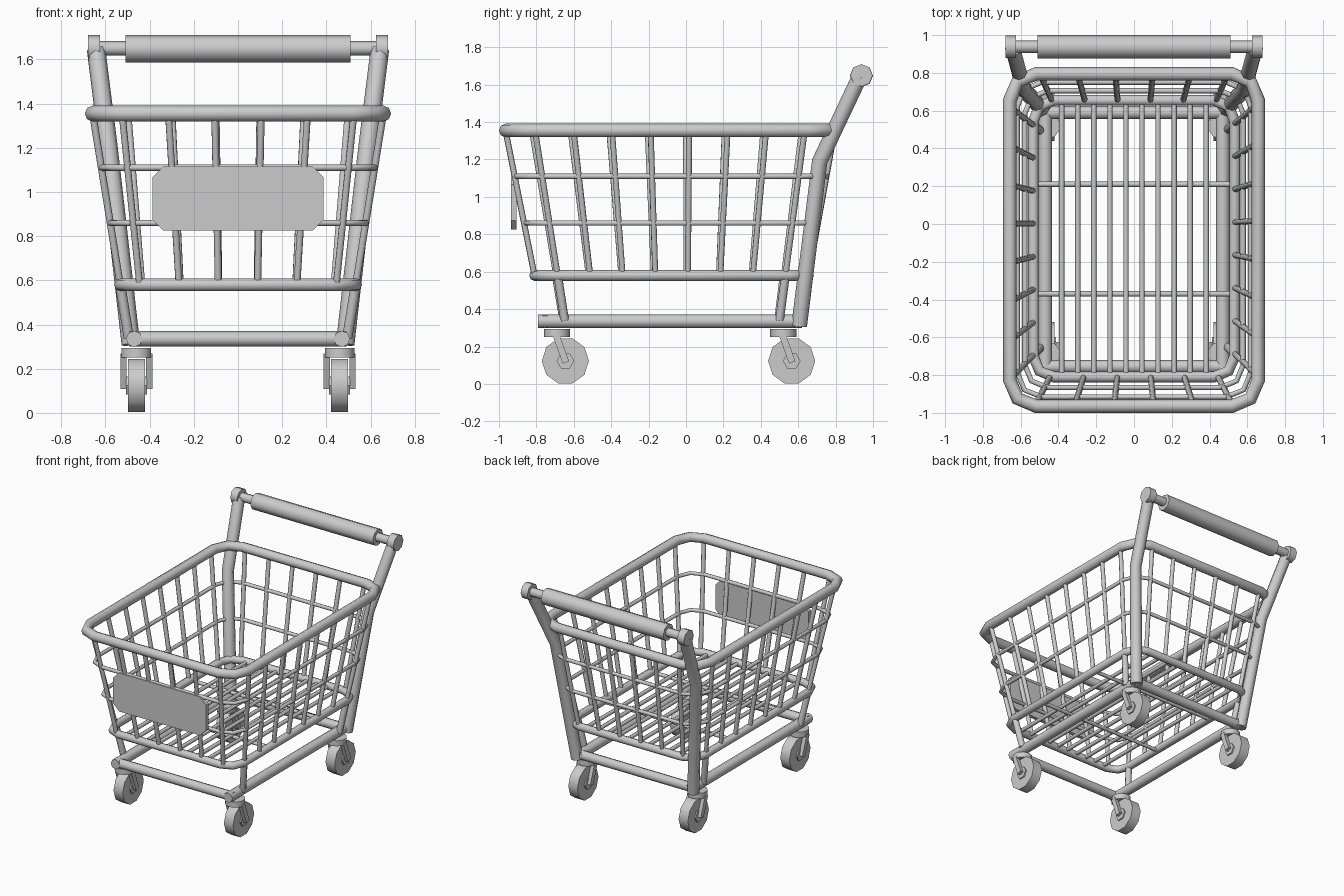
import bpy, bmesh, math
from mathutils import Vector

if "Cube" in bpy.data.objects:
    bpy.data.objects.remove(bpy.data.objects["Cube"])


def finish(ob, angle=50):
    bpy.ops.object.select_all(action='DESELECT')
    ob.select_set(True)
    bpy.context.view_layer.objects.active = ob
    if ob.type == 'CURVE':
        bpy.ops.object.convert(target='MESH')
    bpy.ops.object.shade_smooth_by_angle(angle=math.radians(angle))
    return ob


def tubes(name, paths, radius, cyclic=False, res=2):
    """Round tubes along one or more point paths."""
    cu = bpy.data.curves.new(name, 'CURVE')
    cu.dimensions = '3D'
    cu.bevel_depth = radius
    cu.bevel_resolution = res
    cu.use_fill_caps = True
    for path in paths:
        sp = cu.splines.new('POLY')
        sp.points.add(len(path) - 1)
        for p, co in zip(sp.points, path):
            p.co = (*co, 1)
        sp.use_cyclic_u = cyclic
    ob = bpy.data.objects.new(name, cu)
    bpy.context.collection.objects.link(ob)
    return finish(ob)


def cylinder(name, loc, r, depth, sides, axis='X', angle=30):
    rot = (0, math.pi / 2, 0) if axis == 'X' else (0, 0, 0)
    bpy.ops.mesh.primitive_cylinder_add(vertices=sides, radius=r, depth=depth,
                                        location=loc, rotation=rot)
    ob = bpy.context.object
    ob.name = name
    return finish(ob, angle)


def prism(name, outline, y0, y1):
    """Extrude an XZ outline between two y positions."""
    bm = bmesh.new()
    f = bm.faces.new([bm.verts.new((x, y0, z)) for x, z in outline])
    ext = bmesh.ops.extrude_face_region(bm, geom=[f])
    bmesh.ops.translate(bm, vec=(0, y1 - y0, 0),
                        verts=[g for g in ext['geom'] if isinstance(g, bmesh.types.BMVert)])
    bmesh.ops.recalc_face_normals(bm, faces=bm.faces)
    me = bpy.data.meshes.new(name)
    bm.to_mesh(me)
    bm.free()
    ob = bpy.data.objects.new(name, me)
    bpy.context.collection.objects.link(ob)
    return ob


# Basket taper: half width, front and back position at a height
Z0, Z1 = 0.58, 1.355


def section(z):
    t = (z - Z0) / (Z1 - Z0)
    return 0.533 + 0.125 * t, -0.81 - 0.155 * t, 0.655 + 0.14 * t


def ring(z, r):
    hx, yf, yb = section(z)
    pts = []
    for cx, cy, a0 in ((hx - r, yb - r, 0), (-hx + r, yb - r, 90),
                       (-hx + r, yf + r, 180), (hx - r, yf + r, 270)):
        for k in range(3):
            a = math.radians(a0 + 45 * k)
            pts.append((cx + r * math.cos(a), cy + r * math.sin(a), z))
    return pts


# Basket rims and horizontal wires
tubes("basket_top_rim", [ring(Z1, 0.14)], 0.036, True)
tubes("basket_bottom_rim", [ring(Z0, 0.11)], 0.029, True)
tubes("basket_hoops", [ring(1.11, 0.13), ring(0.86, 0.12)], 0.014, True)

# Upright wires on the four walls
(hx0, yf0, yb0), (hx1, yf1, yb1) = section(Z0), section(Z1)
wires, legs = [], []
for s in (-1, 1):
    for i in range(8):
        top = Vector((s * hx1, -0.815 + 0.206 * i + s * 0.008, Z1))
        low = Vector((s * hx0, -0.69 + 0.174 * i + s * 0.004, Z0))
        wires.append([top, low])
        if i in (0, 7):
            legs.append([low, low + (low - top) * 0.31])
for i in range(6):
    k = i - 2.5
    wires.append([(0.21 * k, yf1, Z1), (0.178 * k, yf0, Z0)])
    wires.append([(0.199 * k, yb1, Z1), (0.174 * k, yb0, Z0)])
tubes("basket_upright_wires", wires, 0.016)
tubes("basket_support_legs", legs, 0.023)

# Basket floor
floor = [[((i - 4.5) * 0.085, yf0, Z0), ((i - 4.5) * 0.085, yb0, Z0)] for i in range(10)]
floor += [[(-hx0, y, Z0 - 0.012), (hx0, y, Z0 - 0.012)] for y in (0.21, -0.37)]
tubes("basket_floor_wires", floor, 0.014)

# Base frame: side rails and cross bars
tubes("base_side_rails", [[(s * 0.47, -0.79, 0.335), (s * 0.47, 0.62, 0.335)]
                          for s in (-1, 1)], 0.037)
tubes("base_cross_bars", [[(-0.49, y, 0.335), (0.49, y, 0.335)]
                          for y in (-0.755, 0.59)], 0.035)

# Rear posts
tubes("rear_posts", [[(s * 0.485, 0.605, 0.31), (s * 0.585, 0.715, 1.19),
                      (s * 0.642, 0.93, 1.645)] for s in (-1, 1)], 0.042)

# Handle
tubes("handle_bar", [[(-0.66, 0.938, 1.65), (0.66, 0.938, 1.65)]], 0.033)
tubes("handle_grip", [[(-0.51, 0.938, 1.648), (0.51, 0.938, 1.648)]], 0.062)
for side, s in (("left", -1), ("right", 1)):
    cylinder(f"handle_cap_{side}", (s * 0.652, 0.938, 1.65), 0.06, 0.056, 8, angle=50)

# Front panel with clipped corners
c, w, zl, zh = 0.05, 0.388, 0.825, 1.115
prism("front_panel", [(-w + c, zl), (w - c, zl), (w, zl + c), (w, zh - c),
                      (w - c, zh), (-w + c, zh), (-w, zh - c), (-w, zl + c)], -0.935, -0.907)

# Casters
for end, y in (("front", -0.645), ("rear", 0.565)):
    for side, s in (("left", -1), ("right", 1)):
        x, tag = s * 0.46, f"{end}_{side}"
        cylinder(f"wheel_{tag}", (x, y, 0.123), 0.126, 0.076, 10, angle=40)
        cylinder(f"axle_{tag}", (x, y, 0.123), 0.047, 0.095, 6)
        cylinder(f"caster_plate_{tag}", (x, y - 0.045, 0.272), 0.07, 0.042, 10, 'Z', 40)
        for n, dx in (("inner", -s * 0.058), ("outer", s * 0.058)):
            top, low = Vector((x + dx, y - 0.05, 0.262)), Vector((x + dx, y + 0.003, 0.115))
            d = low - top
            bpy.ops.mesh.primitive_cube_add(size=1, location=(top + low) / 2,
                                            rotation=(math.atan2(d.y, -d.z), 0, 0))
            fork = bpy.context.object
            fork.name = f"caster_fork_{n}_{tag}"
            fork.scale = (0.028, 0.036, d.length)
